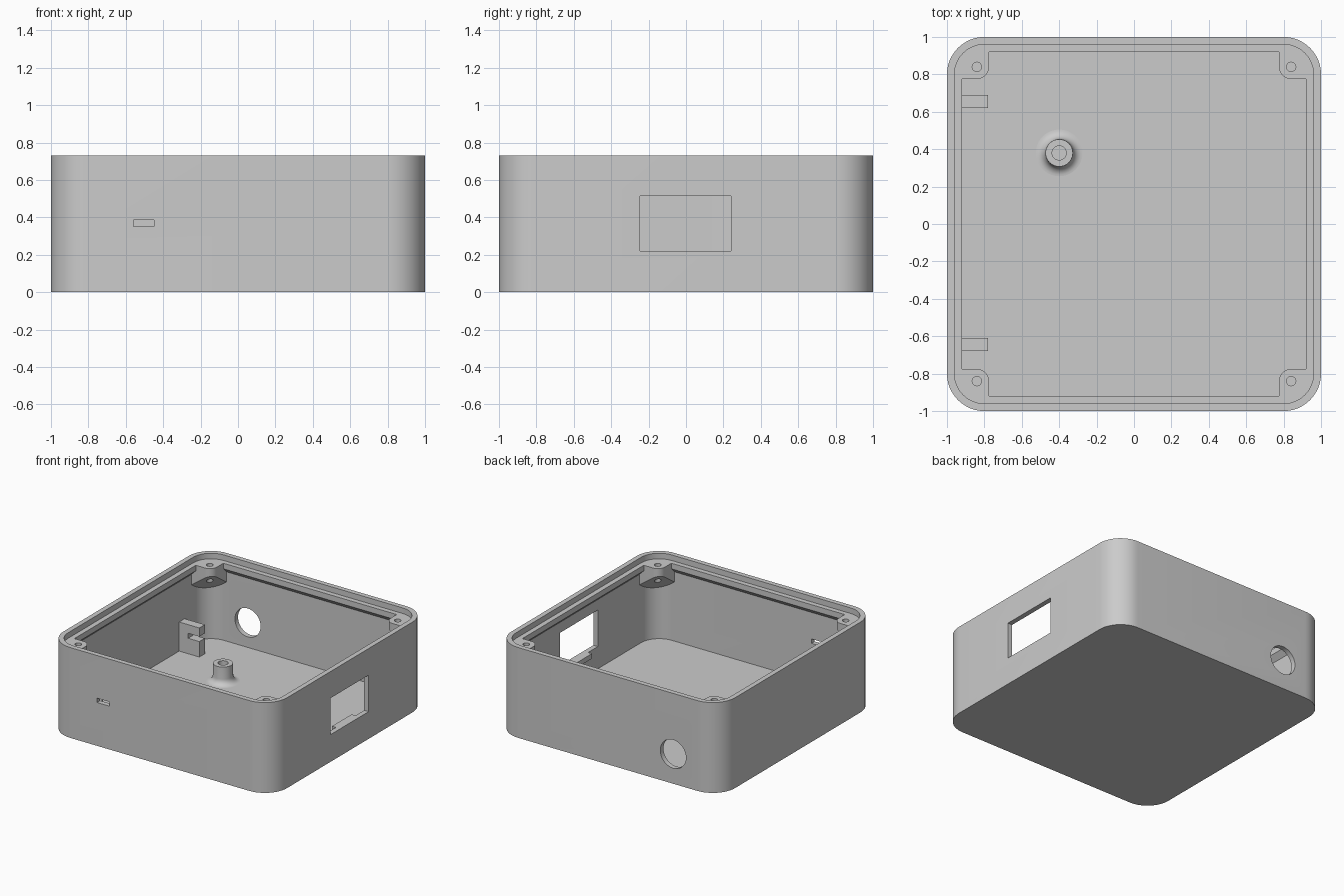
import bpy, bmesh
from math import cos, sin, pi, radians, sqrt
from mathutils import Matrix

if "Cube" in bpy.data.objects:
    bpy.data.objects.remove(bpy.data.objects["Cube"], do_unlink=True)

GREY = (0.6, 0.6, 0.6, 1)
mat = bpy.data.materials.new("plain grey plastic")
mat.use_nodes = True
mat.diffuse_color = GREY
mat.node_tree.nodes["Principled BSDF"].inputs["Base Color"].default_value = GREY

HEIGHT, FLOOR, LEDGE = 0.73, 0.04, 0.685
INNER, FLANGE = 0.96, 0.92


def arc(cx, cy, r, start, end, n=12):
    steps = [radians(start + (end - start) * i / n) for i in range(n + 1)]
    return [(cx + r * cos(a), cy + r * sin(a)) for a in steps]


def rounded_square(half, z, centre=0.8):
    pts = []
    for k, (sx, sy) in enumerate([(1, 1), (-1, 1), (-1, -1), (1, -1)]):
        pts += arc(sx * centre, sy * centre, half - centre, 90 * k, 90 * k + 90)
    return [(x, y, z) for x, y in pts]


def circle(r, z, n=40):
    return [(x, y, z) for x, y in arc(0, 0, r, 0, 360, n)[:-1]]


def make_object(name, bm):
    bmesh.ops.recalc_face_normals(bm, faces=bm.faces)
    mesh = bpy.data.meshes.new(name)
    bm.to_mesh(mesh)
    bm.free()
    mesh.materials.append(mat)
    obj = bpy.data.objects.new(name, mesh)
    bpy.context.collection.objects.link(obj)
    return obj


def loft(name, loops, closed=False):
    """Skin a row of loops; cap the ends, or join last to first."""
    bm = bmesh.new()
    rings = [[bm.verts.new(p) for p in loop] for loop in loops]
    pairs = list(zip(rings, rings[1:]))
    if closed:
        pairs.append((rings[-1], rings[0]))
    else:
        bm.faces.new(rings[0])
        bm.faces.new(rings[-1])
    for a, b in pairs:
        for i in range(len(a)):
            j = (i + 1) % len(a)
            bm.faces.new((a[i], a[j], b[j], b[i]))
    return make_object(name, bm)


def box(name, x, y, z):
    corners = [(x[0], y[0]), (x[1], y[0]), (x[1], y[1]), (x[0], y[1])]
    return loft(name, [[(*c, h) for c in corners] for h in z])


def cylinder(name, r, depth, matrix):
    obj = loft(name, [circle(r, -depth / 2), circle(r, depth / 2)])
    obj.data.transform(matrix)
    return obj


def cut(obj, cutters):
    for c in cutters:
        c.hide_render = True
        mod = obj.modifiers.new("cut", "BOOLEAN")
        mod.operation = "DIFFERENCE"
        mod.solver = "EXACT"
        mod.object = c
    bpy.context.view_layer.update()
    dg = bpy.context.evaluated_depsgraph_get()
    mesh = bpy.data.meshes.new_from_object(obj.evaluated_get(dg))
    obj.modifiers.clear()
    obj.data = mesh
    for c in cutters:
        bpy.data.objects.remove(c, do_unlink=True)


def smooth(obj):
    bpy.ops.object.select_all(action="DESELECT")
    obj.select_set(True)
    bpy.context.view_layer.objects.active = obj
    bpy.ops.object.shade_smooth_by_angle(angle=radians(30))


# Open tray with thin walls and three wall openings
tray = loft("tray_shell", [
    rounded_square(1, 0), rounded_square(1, HEIGHT),
    rounded_square(INNER, HEIGHT), rounded_square(INNER, FLOOR)])
cut(tray, [
    box("side_window_cutter", (0.9, 1.1), (-0.245, 0.24), (0.22, 0.515)),
    box("front_slot_cutter", (-0.56, -0.45), (-1.1, -0.9), (0.35, 0.385)),
    cylinder("back_hole_cutter", 0.115, 0.2,
             Matrix.Translation((-0.585, 1, 0.24)) @ Matrix.Rotation(pi / 2, 4, "X"))])
smooth(tray)

# Lid ledge around the inside, chamfered below
ledge = loft("lid_ledge", [
    rounded_square(INNER + 0.005, LEDGE), rounded_square(FLANGE, LEDGE),
    rounded_square(FLANGE, LEDGE - 0.045), rounded_square(INNER, LEDGE - 0.085),
    rounded_square(INNER + 0.005, LEDGE - 0.085)], closed=True)
smooth(ledge)

# Corner screw bosses with undersides sloping down into the corners
outline = (arc(0.84, 0.84, 0.065, 270, 180) + [(0.775, INNER + 0.003)]
           + arc(0.8, 0.8, INNER + 0.003 - 0.8, 90, 0) + [(INNER + 0.003, 0.775)])
for side, sx in (("left", 1), ("right", -1)):
    for end, sy in (("front", -1), ("back", 1)):
        top = [(sx * x, sy * y, LEDGE) for x, y in outline]
        low = [(sx * x, sy * y, 0.62 - ((x + y) / sqrt(2) - 1.124)) for x, y in outline]
        boss = loft(f"screw_boss_{end}_{side}", [low, top])
        cut(boss, [cylinder("screw_hole_cutter", 0.025, 1,
                            Matrix.Translation((sx * 0.84, sy * 0.84, 0.6)))])
        smooth(boss)

# Hollow standoff with a filleted foot
foot = [circle(0.125 - 0.05 * cos(t), 0.09 - 0.05 * sin(t))
        for t in [pi / 2 * i / 8 for i in range(9)]]
post = loft("standoff_post", [circle(0.038, 0.06), circle(0.038, 0.186),
                              circle(0.073, 0.186)] + foot)
post.location = (-0.4, 0.38, 0)
smooth(post)

# Slotted board clips on the right wall
clip_profile = [(-0.965, 0.035), (-0.78, 0.035), (-0.78, 0.165), (-0.88, 0.165),
                (-0.88, 0.205), (-0.78, 0.205), (-0.78, 0.275), (-0.965, 0.275)]
for name, y in (("front", -0.645), ("back", 0.655)):
    loft(f"board_clip_{name}", [[(x, y + d, z) for x, z in clip_profile]
                                for d in (-0.035, 0.035)])

# Small sill under the side window
box("window_sill", (0.925, 0.965), (-0.12, 0.13), (0.18, 0.22))
